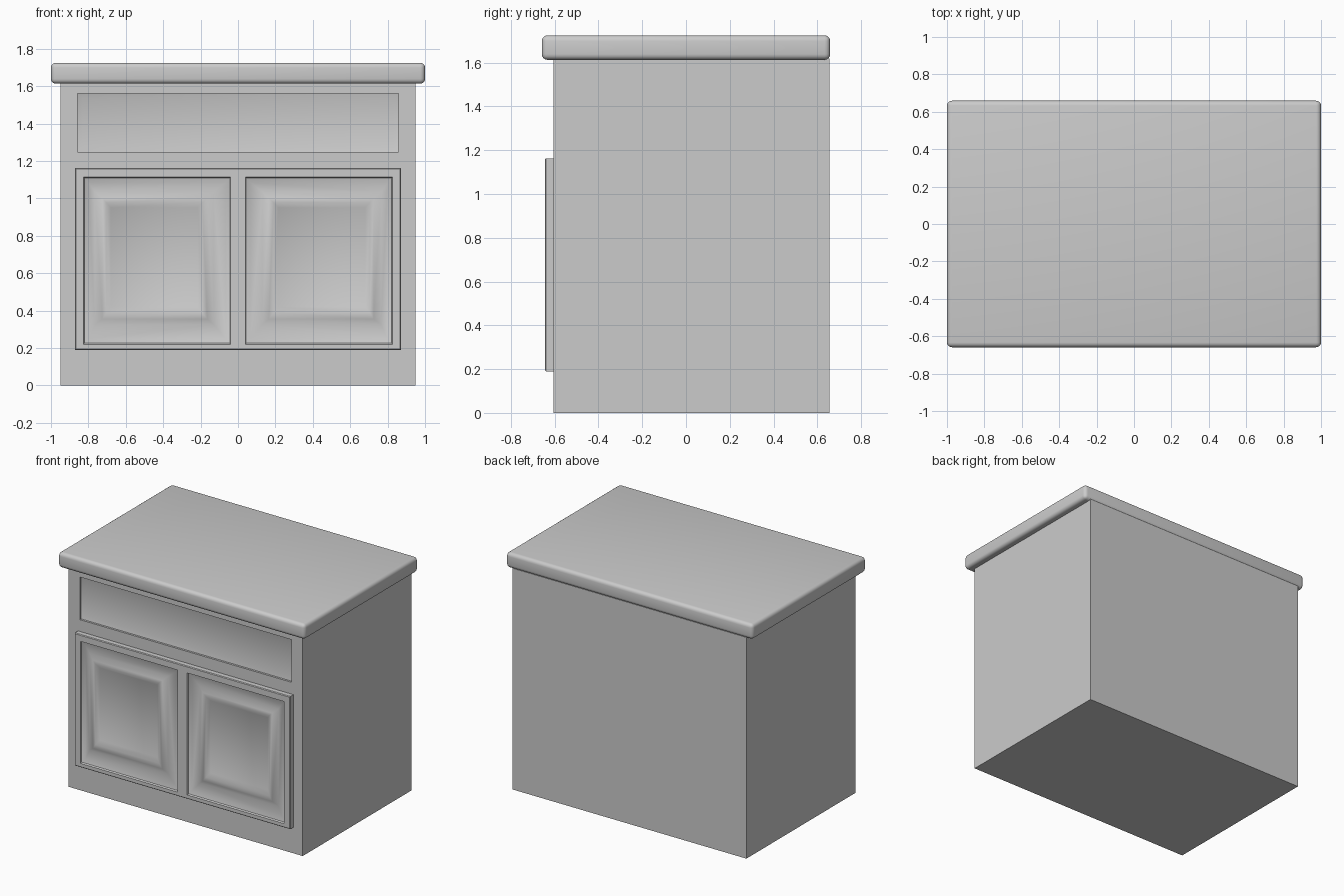
import bpy, bmesh

if "Cube" in bpy.data.objects:
    bpy.data.objects.remove(bpy.data.objects["Cube"])


def rings_object(name, rings, mirror=False):
    """Skin rectangles (x0, x1, z0, z1, y) from back to front, capping both ends."""
    bm = bmesh.new()
    loops = []
    for x0, x1, z0, z1, y in rings:
        loops.append([bm.verts.new(c) for c in
                      ((x0, y, z0), (x1, y, z0), (x1, y, z1), (x0, y, z1))])
    for a, b in zip(loops, loops[1:]):
        for i in range(4):
            j = (i + 1) % 4
            bm.faces.new((a[i], a[j], b[j], b[i]))
    bm.faces.new(loops[0][::-1])
    bm.faces.new(loops[-1])
    if mirror:  # open the seam on the mirror plane
        seam = [f for f in bm.faces if all(abs(v.co.x) < 1e-6 for v in f.verts)]
        bmesh.ops.delete(bm, geom=seam, context='FACES')
    bmesh.ops.recalc_face_normals(bm, faces=bm.faces)
    mesh = bpy.data.meshes.new(name)
    bm.to_mesh(mesh)
    bm.free()
    obj = bpy.data.objects.new(name, mesh)
    bpy.context.collection.objects.link(obj)
    if mirror:
        obj.modifiers.new("Mirror", 'MIRROR')
    return obj


# Cabinet body with the recessed drawer front
rings_object("cabinet_body", [
    (-0.948, 0.948, 0, 1.62, 0.655),
    (-0.948, 0.948, 0, 1.62, -0.605),
    (-0.857, 0.857, 1.248, 1.56, -0.605),
    (-0.857, 0.857, 1.248, 1.56, -0.59),
    (-0.83, 0.83, 1.275, 1.535, -0.58),
])

# Pair of doors: rounded slab, sunken field, raised moulding
rings_object("cabinet_doors", [
    (-0.872, 0, 0.19, 1.162, -0.60),
    (-0.872, 0, 0.19, 1.162, -0.640),
    (-0.867, 0, 0.195, 1.157, -0.645),
    (-0.826, -0.04, 0.22, 1.113, -0.645),
    (-0.822, -0.044, 0.226, 1.108, -0.635),
    (-0.80, -0.066, 0.25, 1.085, -0.625),
    (-0.765, -0.13, 0.325, 1.035, -0.625),
    (-0.725, -0.165, 0.355, 1.00, -0.642),
    (-0.705, -0.19, 0.388, 0.978, -0.642),
    (-0.68, -0.215, 0.42, 0.95, -0.625),
], mirror=True)

# Countertop with rounded edges, flush with the back
bpy.ops.mesh.primitive_cube_add(size=1, location=(0, 0, 1.669))
top = bpy.context.object
top.name = "countertop"
top.scale = (2.0, 1.318, 0.112)
bpy.ops.object.transform_apply(location=False, rotation=False, scale=True)
bevel = top.modifiers.new("Bevel", 'BEVEL')
bevel.width = 0.026
bevel.segments = 4

# Smooth the rounded parts, keep creases sharp
for obj in bpy.data.objects:
    bpy.ops.object.select_all(action='DESELECT')
    obj.select_set(True)
    bpy.context.view_layer.objects.active = obj
    for m in list(obj.modifiers):
        bpy.ops.object.modifier_apply(modifier=m.name)
    bpy.ops.object.shade_smooth_by_angle(angle=0.6)
